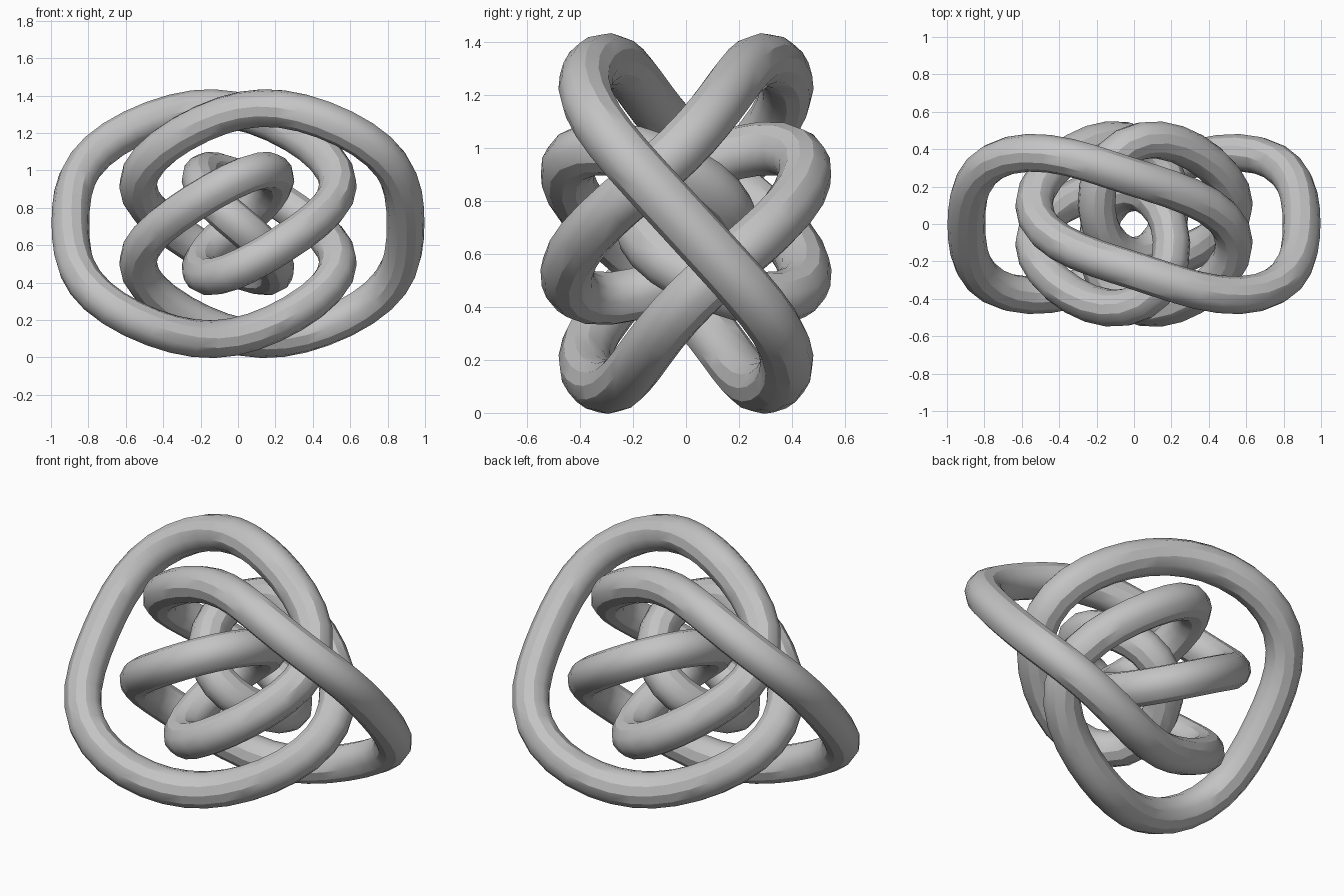
import bpy
from math import cos, sin, tau
from mathutils import Vector

TUBE_RADIUS = 0.101
CENTRE_HEIGHT = 0.715
HARMONICS = 17
SEGMENTS = 144

cube = bpy.data.objects.get("Cube")
if cube:
    bpy.data.objects.remove(cube, do_unlink=True)

# One quarter of the knot's centre line, from the x axis to the y axis
quarter = [Vector(p) for p in (
    (.9, 0, 0), (.873, -.17, .19), (.765, -.33, .375), (.545, -.38, .52),
    (.28, -.335, .603), (.02, -.258, .608), (-.23, -.175, .515), (-.455, -.05, .36),
    (-.54, .12, .19), (-.43, .29, .04), (-.23, .435, -.12), (-.01, .435, -.235),
    (.155, .295, -.287), (.203, .08, -.225), (.125, -.1, -.12), (0, -.178, 0))]


def half_turn(points, axis):
    """Turn points by half a circle about one of the main axes."""
    signs = [1 if i == axis else -1 for i in range(3)]
    return [Vector(s * c for s, c in zip(signs, p)) for p in points]


def smooth_loop(points, harmonics, count):
    """Resample a closed path as a sum of its lowest harmonics."""
    n = len(points)
    terms = []
    for k in range(1, harmonics + 1):
        a, b = Vector(), Vector()
        for i, p in enumerate(points):
            a += p * cos(tau * k * i / n) * 2 / n
            b += p * sin(tau * k * i / n) * 2 / n
        terms.append((k, a, b))
    loop = []
    for j in range(count):
        t = tau * j / count
        loop.append(sum((a * cos(k * t) + b * sin(k * t) for k, a, b in terms), Vector()))
    return loop


# Half turns about y and z complete the closed path
half = quarter + half_turn(quarter[-2:0:-1], axis=1)
path = smooth_loop(half + half_turn(half, axis=2), HARMONICS, SEGMENTS)

# Twelve-sided tube swept along the path
curve = bpy.data.curves.new("knot_path", "CURVE")
curve.dimensions = "3D"
curve.twist_mode = "MINIMUM"
curve.bevel_depth = TUBE_RADIUS
curve.bevel_resolution = 4
spline = curve.splines.new("POLY")
spline.points.add(len(path) - 1)
for point, position in zip(spline.points, path):
    point.co = (position.x, position.y, position.z + CENTRE_HEIGHT, 1)
spline.use_cyclic_u = True

knot = bpy.data.objects.new("knotted_tube", curve)
bpy.context.collection.objects.link(knot)
bpy.ops.object.select_all(action="DESELECT")
knot.select_set(True)
bpy.context.view_layer.objects.active = knot
bpy.ops.object.convert(target="MESH")
knot = bpy.context.view_layer.objects.active
bpy.ops.object.shade_smooth_by_angle()

# Plain grey material
grey = bpy.data.materials.new("light_grey")
grey.use_nodes = True
colour = (.55, .55, .55, 1)
grey.diffuse_color = colour
grey.node_tree.nodes["Principled BSDF"].inputs["Base Color"].default_value = colour
knot.data.materials.clear()
knot.data.materials.append(grey)
